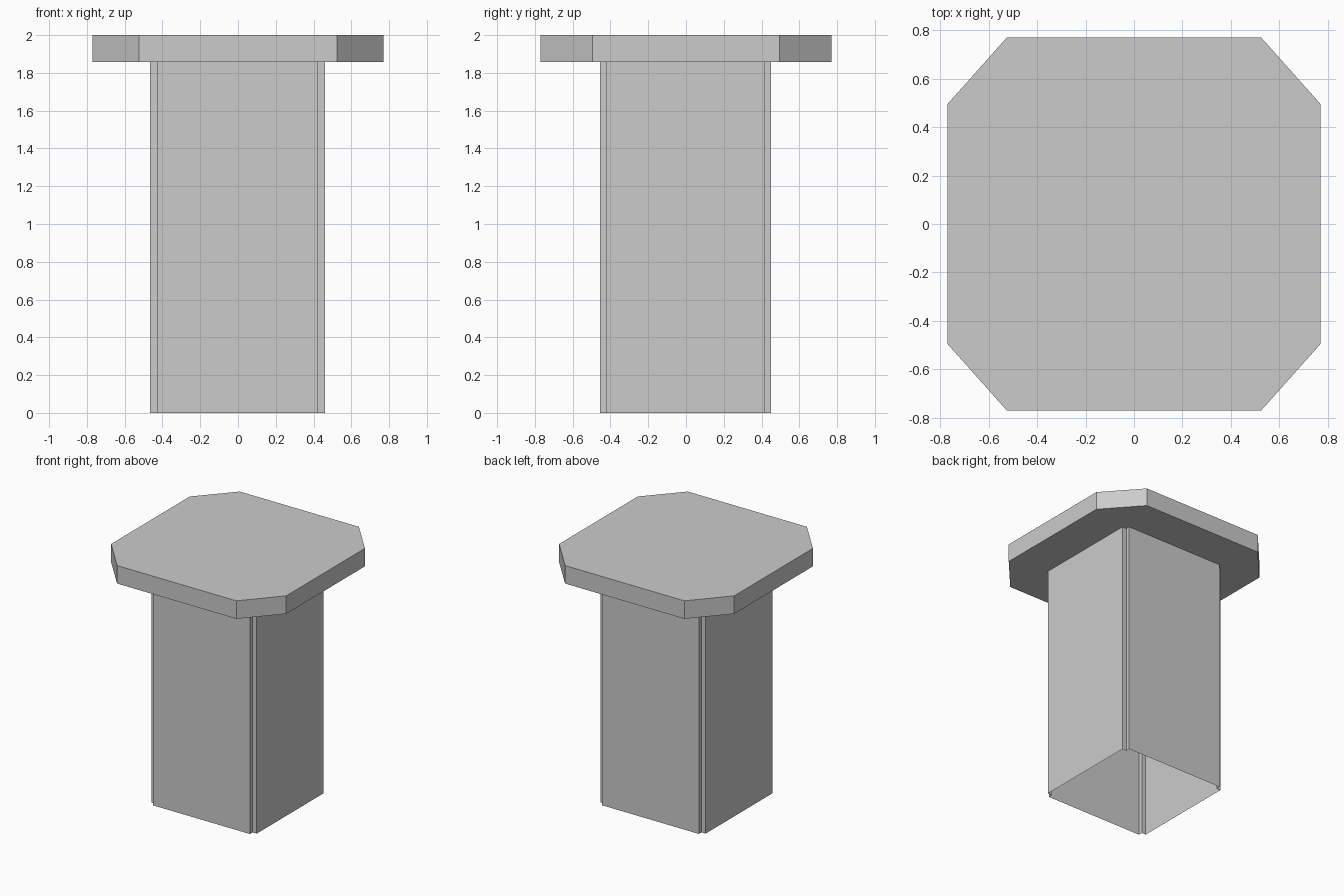
import bpy
import bmesh

if "Cube" in bpy.data.objects:
    bpy.data.objects.remove(bpy.data.objects["Cube"], do_unlink=True)

stone = bpy.data.materials.new("plain_grey")
stone.use_nodes = True
GREY = (0.6, 0.6, 0.6, 1)
stone.diffuse_color = GREY
stone.node_tree.nodes["Principled BSDF"].inputs["Base Color"].default_value = GREY


def mirrored_outline(corner):
    """Mirror one corner's points into all four quadrants, counter-clockwise."""
    back = corner[::-1]
    return (corner + [(-x, y) for x, y in back]
            + [(-x, -y) for x, y in corner] + [(x, -y) for x, y in back])


def prism(name, outline, bottom, top, closed, centre=(0, 0)):
    """Extrude an outline upwards, with or without end faces."""
    bm = bmesh.new()
    low = [bm.verts.new((x, y, bottom)) for x, y in outline]
    high = [bm.verts.new((x, y, top)) for x, y in outline]
    for i in range(len(outline)):
        j = (i + 1) % len(outline)
        bm.faces.new((low[i], low[j], high[j], high[i]))
    if closed:
        bm.faces.new(low[::-1])
        bm.faces.new(high)
    mesh = bpy.data.meshes.new(name)
    bm.to_mesh(mesh)
    bm.free()
    mesh.materials.append(stone)
    obj = bpy.data.objects.new(name, mesh)
    obj.location = (*centre, 0)
    bpy.context.collection.objects.link(obj)
    return obj


SLAB_BOTTOM = 1.857

# Hollow column, open underneath, with a square notch along each corner
prism("column", mirrored_outline([(0.463, 0.42), (0.426, 0.42), (0.426, 0.453)]),
      0, SLAB_BOTTOM, closed=False, centre=(-0.0025, -0.0025))

# Flat slab with cut corners
prism("top_slab", mirrored_outline([(0.77, 0.494), (0.524, 0.77)]),
      SLAB_BOTTOM, 2, closed=True)
